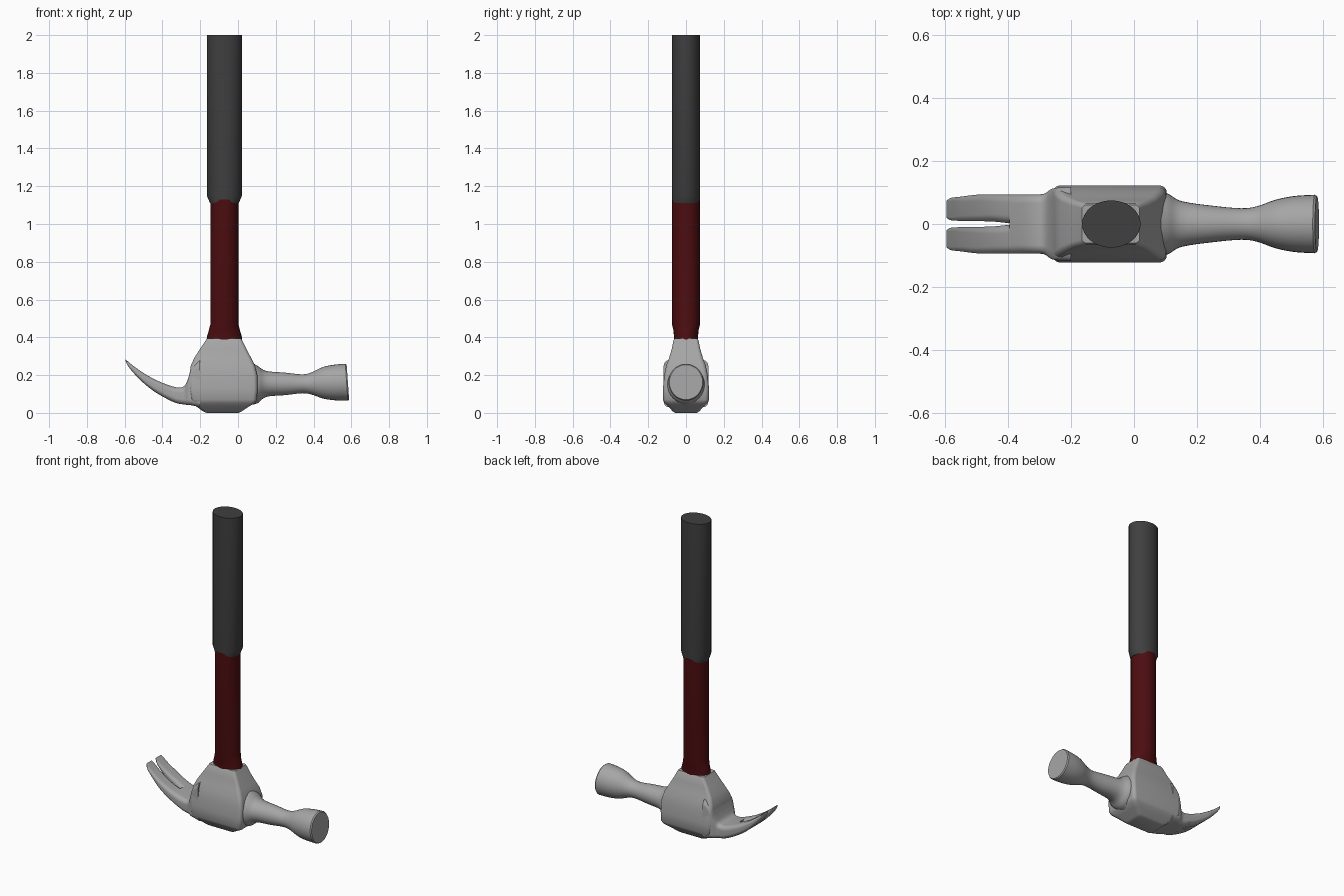
import bpy, bmesh, math

cube = bpy.data.objects.get("Cube")
if cube:
    bpy.data.objects.remove(cube, do_unlink=True)


def material(name, r, g, b):
    m = bpy.data.materials.new(name)
    m.use_nodes = True
    m.diffuse_color = (r, g, b, 1)
    m.node_tree.nodes["Principled BSDF"].inputs["Base Color"].default_value = (r, g, b, 1)
    return m


steel = material("steel grey", 0.38, 0.38, 0.38)
rubber = material("dark rubber", 0.05, 0.05, 0.05)
paint = material("dark red paint", 0.072, 0.004, 0.005)


def rounded_section(a0, a1, b0, b1, radius, steps=8):
    """Rounded rectangle; a large radius turns it into an ellipse."""
    ra, rb = min(radius, (a1 - a0) / 2), min(radius, (b1 - b0) / 2)
    corners = [(a1 - ra, b1 - rb), (a0 + ra, b1 - rb), (a0 + ra, b0 + rb), (a1 - ra, b0 + rb)]
    pts = []
    for q, (ca, cb) in enumerate(corners):
        for i in range(steps + 1):
            t = (q + i / steps) * math.pi / 2
            pts.append((ca + ra * math.cos(t), cb + rb * math.sin(t)))
    return pts


def smoothed(rows, steps=4):
    """Catmull-Rom interpolation of section rows."""
    out = []
    for i in range(len(rows) - 1):
        p0, p1, p2, p3 = rows[max(i - 1, 0)], rows[i], rows[i + 1], rows[min(i + 2, len(rows) - 1)]
        for k in range(steps):
            t = k / steps
            out.append([b + t / 2 * (c - a + t * (2 * a - 5 * b + 4 * c - d + t * (3 * (b - c) + d - a)))
                        for a, b, c, d in zip(p0, p1, p2, p3)])
    return out + [rows[-1]]


def loft(name, rows, mat, axis, angle=35):
    """Skin through rows of (position, a0, a1, b0, b1, radius) along x or z."""
    bm = bmesh.new()
    rings = []
    for pos, *section in rows:
        pts = rounded_section(*section)
        rings.append([bm.verts.new((a, b, pos) if axis == "z" else (pos, a, b)) for a, b in pts])
    n = len(rings[0])
    for lower, upper in zip(rings, rings[1:]):
        for i in range(n):
            j = (i + 1) % n
            bm.faces.new((lower[i], lower[j], upper[j], upper[i]))
    bm.faces.new(rings[0])
    bm.faces.new(rings[-1])
    bmesh.ops.remove_doubles(bm, verts=bm.verts, dist=0.0003)
    bmesh.ops.recalc_face_normals(bm, faces=bm.faces)
    mesh = bpy.data.meshes.new(name)
    bm.to_mesh(mesh)
    bm.free()
    mesh.materials.append(mat)
    ob = bpy.data.objects.new(name, mesh)
    bpy.context.collection.objects.link(ob)
    bpy.ops.object.select_all(action="DESELECT")
    ob.select_set(True)
    bpy.context.view_layer.objects.active = ob
    bpy.ops.object.shade_smooth_by_angle(angle=math.radians(angle))
    return ob


# Handle: oval sections centred on the shaft, rows of (z, half x, half y)
def handle(name, rows, mat):
    cx = -0.072
    loft(name, [(z, cx - rx, cx + rx, -ry, ry, 1) for z, rx, ry in rows], mat, "z")


handle("handle_shaft", [(0.37, 0.094, 0.064), (0.405, 0.092, 0.064), (0.435, 0.083, 0.066),
                        (0.47, 0.074, 0.075), (1.13, 0.074, 0.075)], paint)
handle("handle_grip", [(1.11, 0.076, 0.073), (1.15, 0.093, 0.075), (2.0, 0.093, 0.075)], rubber)

# Head body: rows of (z, x min, x max, half y, corner radius)
body = [(0, -0.165, 0.005, 0.058, 0.015), (0.008, -0.185, 0.02, 0.07, 0.018),
        (0.035, -0.222, 0.06, 0.095, 0.022), (0.052, -0.24, 0.09, 0.113, 0.022),
        (0.07, -0.25, 0.1, 0.122, 0.022), (0.13, -0.258, 0.104, 0.122, 0.022),
        (0.2, -0.257, 0.102, 0.115, 0.022), (0.25, -0.25, 0.09, 0.105, 0.022),
        (0.29, -0.232, 0.07, 0.09, 0.02), (0.34, -0.2, 0.044, 0.075, 0.018),
        (0.385, -0.17, 0.022, 0.066, 0.016), (0.393, -0.166, 0.018, 0.06, 0.014)]
loft("head_body", [(z, x0, x1, -y, y, r) for z, x0, x1, y, r in body], steel, "z")

# Neck and striking face: rows of (x, half y, z min, z max)
neck = [(0.06, 0.105, 0.04, 0.275), (0.105, 0.098, 0.052, 0.248), (0.15, 0.073, 0.085, 0.222),
        (0.25, 0.058, 0.094, 0.213), (0.34, 0.05, 0.104, 0.204), (0.39, 0.056, 0.097, 0.215),
        (0.45, 0.077, 0.076, 0.243), (0.51, 0.089, 0.067, 0.255), (0.575, 0.093, 0.065, 0.26)]
rows = [(x, -y, y, z0, z1, 1) for x, y, z0, z1 in smoothed(neck)]
rows.append((0.582, -0.088, 0.088, 0.07, 0.255, 1))
face = loft("striking_face", rows, steel, "x")
for v in face.data.vertices:
    if v.co.x > 0.54:
        v.co.x -= 0.07 * (v.co.z - 0.16)

# Claw root, flaring into the body: rows of (x, half y, z min, z max, radius)
root = [(-0.2, 0.118, 0.03, 0.28, 0.03), (-0.245, 0.115, 0.04, 0.24, 0.03),
        (-0.265, 0.11, 0.042, 0.18, 0.03), (-0.287, 0.096, 0.045, 0.14, 0.028),
        (-0.33, 0.094, 0.053, 0.136, 0.028), (-0.395, 0.093, 0.084, 0.157, 0.028)]
loft("claw_root", [(x, -y, y, z0, z1, r) for x, y, z0, z1, r in smoothed(root)], steel, "x")

# Claw prongs, mirrored: rows of (x, inner y, outer y, z min, z max, radius)
prong = [(-0.35, 0.001, 0.094, 0.061, 0.14, 0.028), (-0.4, 0.003, 0.094, 0.087, 0.159, 0.026),
         (-0.45, 0.008, 0.094, 0.118, 0.182, 0.024), (-0.5, 0.009, 0.093, 0.158, 0.211, 0.02),
         (-0.55, 0.01, 0.087, 0.208, 0.246, 0.016), (-0.582, 0.012, 0.083, 0.248, 0.272, 0.01),
         (-0.596, 0.02, 0.074, 0.277, 0.284, 0.003)]
for side, s in (("left", 1), ("right", -1)):
    rows = [(x, min(s * y0, s * y1), max(s * y0, s * y1), z0, z1, r)
            for x, y0, y1, z0, z1, r in smoothed(prong)]
    loft("claw_prong_" + side, rows, steel, "x")
